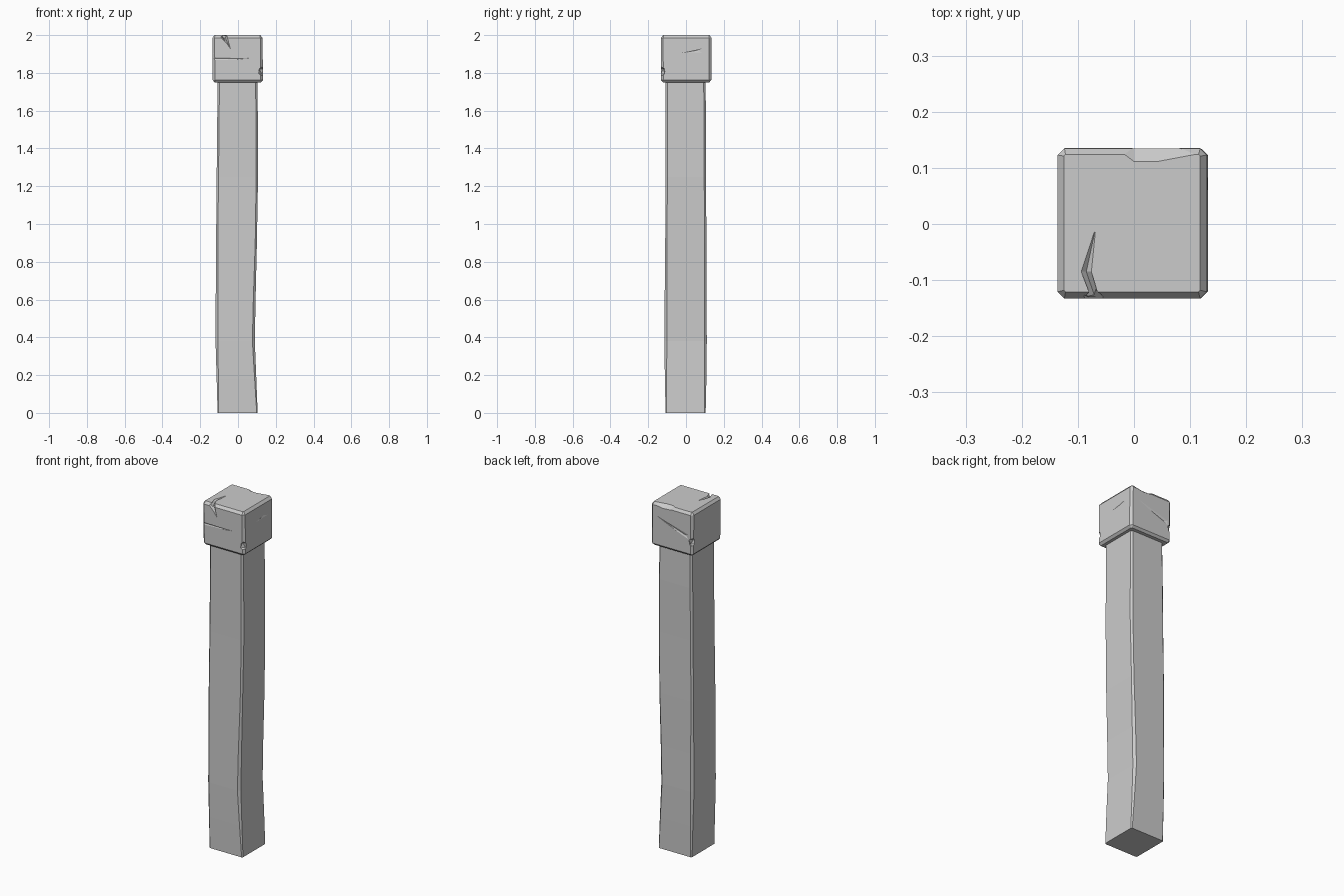
import bpy, bmesh
from mathutils import Vector

if "Cube" in bpy.data.objects:
    bpy.data.objects.remove(bpy.data.objects["Cube"])


def make_object(name, bm):
    bmesh.ops.recalc_face_normals(bm, faces=bm.faces)
    mesh = bpy.data.meshes.new(name)
    bm.to_mesh(mesh)
    bm.free()
    ob = bpy.data.objects.new(name, mesh)
    bpy.context.collection.objects.link(ob)
    return ob


def loft(name, rings):
    bm = bmesh.new()
    loops = [[bm.verts.new(p) for p in ring] for ring in rings]
    n = len(loops[0])
    for a, b in zip(loops, loops[1:]):
        for i in range(n):
            j = (i + 1) % n
            bm.faces.new((a[i], a[j], b[j], b[i]))
    bm.faces.new(loops[0][::-1])
    bm.faces.new(loops[-1])
    return make_object(name, bm)


def chamfered_ring(z, x0, x1, y0, y1, c):
    return [(x0 + c, y0, z), (x1 - c, y0, z), (x1, y0 + c, z), (x1, y1 - c, z),
            (x1 - c, y1, z), (x0 + c, y1, z), (x0, y1 - c, z), (x0, y0 + c, z)]


def hull_cutter(points):
    bm = bmesh.new()
    for p in points:
        bm.verts.new(p)
    res = bmesh.ops.convex_hull(bm, input=bm.verts)
    inner = {g for g in res["geom_interior"] + res["geom_unused"]
             if isinstance(g, bmesh.types.BMVert)}
    bmesh.ops.delete(bm, geom=list(inner), context='VERTS')
    return make_object("cutter", bm)


def carve(ob, cutter):
    mod = ob.modifiers.new("carve", 'BOOLEAN')
    mod.operation = 'DIFFERENCE'
    mod.solver = 'EXACT'
    mod.object = cutter
    deps = bpy.context.evaluated_depsgraph_get()
    mesh = bpy.data.meshes.new_from_object(ob.evaluated_get(deps))
    ob.modifiers.clear()
    ob.data = mesh
    bpy.data.objects.remove(cutter)


def diamond(center, r):
    c = Vector(center)
    return [c + Vector(d) * r for d in
            ((1, 0, 0), (-1, 0, 0), (0, 1, 0), (0, -1, 0), (0, 0, 1), (0, 0, -1))]


# Worn square shaft: z, x min, x max, y min, y max, corner chamfer
shaft_sections = [
    (0.00, -0.108, 0.104, -0.108, 0.104, 0.005),
    (0.18, -0.113, 0.097, -0.112, 0.108, 0.009),
    (0.38, -0.119, 0.089, -0.114, 0.110, 0.013),
    (0.60, -0.118, 0.093, -0.113, 0.109, 0.012),
    (0.90, -0.116, 0.100, -0.110, 0.108, 0.009),
    (1.25, -0.113, 0.106, -0.108, 0.106, 0.010),
    (1.55, -0.110, 0.105, -0.108, 0.106, 0.010),
    (1.765, -0.108, 0.103, -0.108, 0.103, 0.010)]
loft("shaft", [chamfered_ring(*s) for s in shaft_sections])

# Chamfered cap block
cap = loft("cap", [
    chamfered_ring(1.750, -0.124, 0.120, -0.121, 0.123, 0.003),
    chamfered_ring(1.762, -0.134, 0.132, -0.132, 0.134, 0.012),
    chamfered_ring(1.985, -0.136, 0.130, -0.133, 0.135, 0.012),
    chamfered_ring(2.000, -0.125, 0.118, -0.121, 0.124, 0.003)])

# Crack running over the front top edge
crack = [((-0.070, -0.015, 2.000), 0.001), ((-0.085, -0.085, 2.000), 0.009),
         ((-0.070, -0.129, 1.993), 0.014), ((-0.056, -0.134, 1.960), 0.008),
         ((-0.040, -0.134, 1.928), 0.001)]
for (a, ra), (b, rb) in zip(crack, crack[1:]):
    carve(cap, hull_cutter(diamond(a, ra) + diamond(b, rb)))
carve(cap, hull_cutter(diamond((-0.088, -0.134, 1.992), 0.008)
                       + diamond((-0.060, -0.134, 1.960), 0.004)))

# Broken back top edge
carve(cap, hull_cutter([
    (-0.020, 0.125, 2.001), (0.000, 0.110, 2.001), (0.040, 0.110, 2.001),
    (0.120, 0.125, 2.001), (0.000, 0.140, 1.980), (0.060, 0.140, 1.976),
    (-0.020, 0.150, 2.02), (0.120, 0.150, 2.02), (0.020, 0.11, 2.02)]))

# Chips on the vertical corners
for center, r in (((0.132, -0.134, 1.808), 0.026), ((-0.136, 0.137, 1.830), 0.026),
                  ((-0.138, -0.136, 1.910), 0.015)):
    bm = bmesh.new()
    bmesh.ops.create_icosphere(bm, subdivisions=1, radius=r)
    bmesh.ops.scale(bm, vec=(1, 1, 1.15), verts=bm.verts)
    bmesh.ops.translate(bm, vec=center, verts=bm.verts)
    carve(cap, make_object("cutter", bm))

# Shallow gouges across the front, back and right faces
carve(cap, hull_cutter([
    (-0.15, -0.139, 1.895), (-0.15, -0.139, 1.850), (0.10, -0.134, 1.880),
    (-0.13, -0.129, 1.875), (0.02, -0.131, 1.876), (0, -0.15, 1.88)]))
carve(cap, hull_cutter([
    (0.11, 0.136, 1.935), (-0.12, 0.137, 1.875), (-0.12, 0.137, 1.835),
    (-0.09, 0.130, 1.862), (0.04, 0.132, 1.906), (0, 0.15, 1.89)]))
carve(cap, hull_cutter([
    (0.132, -0.06, 1.90), (0.132, 0.10, 1.935), (0.132, 0.10, 1.905),
    (0.128, 0.05, 1.918), (0.145, 0.03, 1.92)]))
